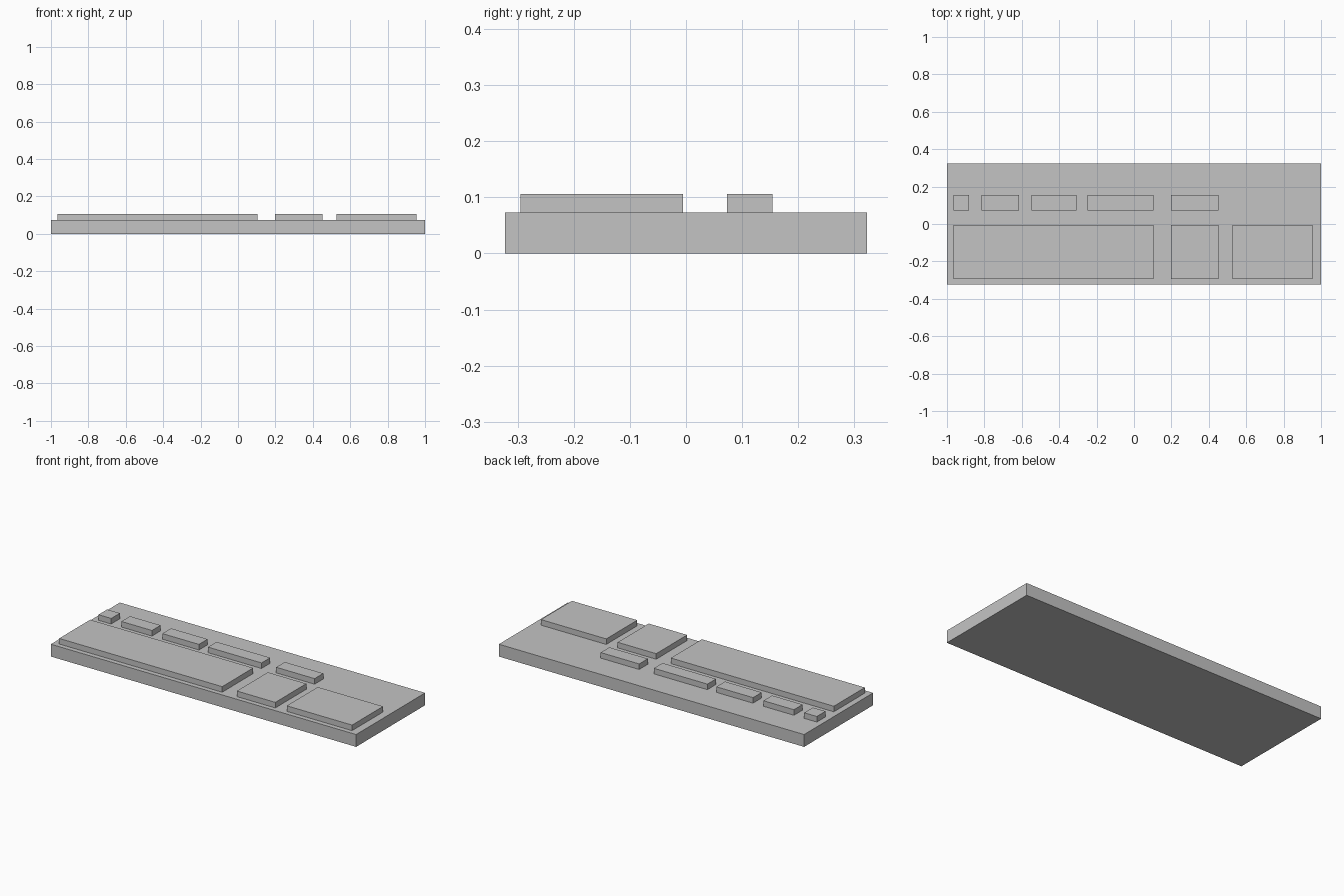
import bpy

default = bpy.data.objects.get("Cube")
if default:
    bpy.data.objects.remove(default, do_unlink=True)

grey = bpy.data.materials.new("plain grey")
grey.use_nodes = True
colour = (0.55, 0.55, 0.55, 1)
grey.diffuse_color = colour
grey.node_tree.nodes["Principled BSDF"].inputs["Base Color"].default_value = colour


def block(name, x, y, z):
    """Flat-shaded box spanning the given (low, high) ranges."""
    spans = (x, y, z)
    bpy.ops.mesh.primitive_cube_add(size=1, location=[(a + b) / 2 for a, b in spans])
    obj = bpy.context.object
    obj.name = name
    obj.scale = [b - a for a, b in spans]
    bpy.ops.object.transform_apply(location=False, rotation=False, scale=True)
    obj.data.materials.append(grey)


BASE_TOP, KEY_TOP = 0.073, 0.106
block("base_slab", (-1, 1), (-0.323, 0.323), (0, BASE_TOP))

# Raised blocks: deep pads along the front, narrow strips behind
rows = {
    "front_pad": ((-0.295, -0.005),
                  [(-0.965, 0.103), (0.199, 0.451), (0.526, 0.954)]),
    "rear_strip": ((0.073, 0.154),
                   [(-0.965, -0.882), (-0.815, -0.615), (-0.547, -0.307),
                    (-0.248, 0.103), (0.199, 0.451)]),
}
for name, (depth, widths) in rows.items():
    for i, width in enumerate(widths, 1):
        block(f"{name}_{i}", width, depth, (BASE_TOP, KEY_TOP))
